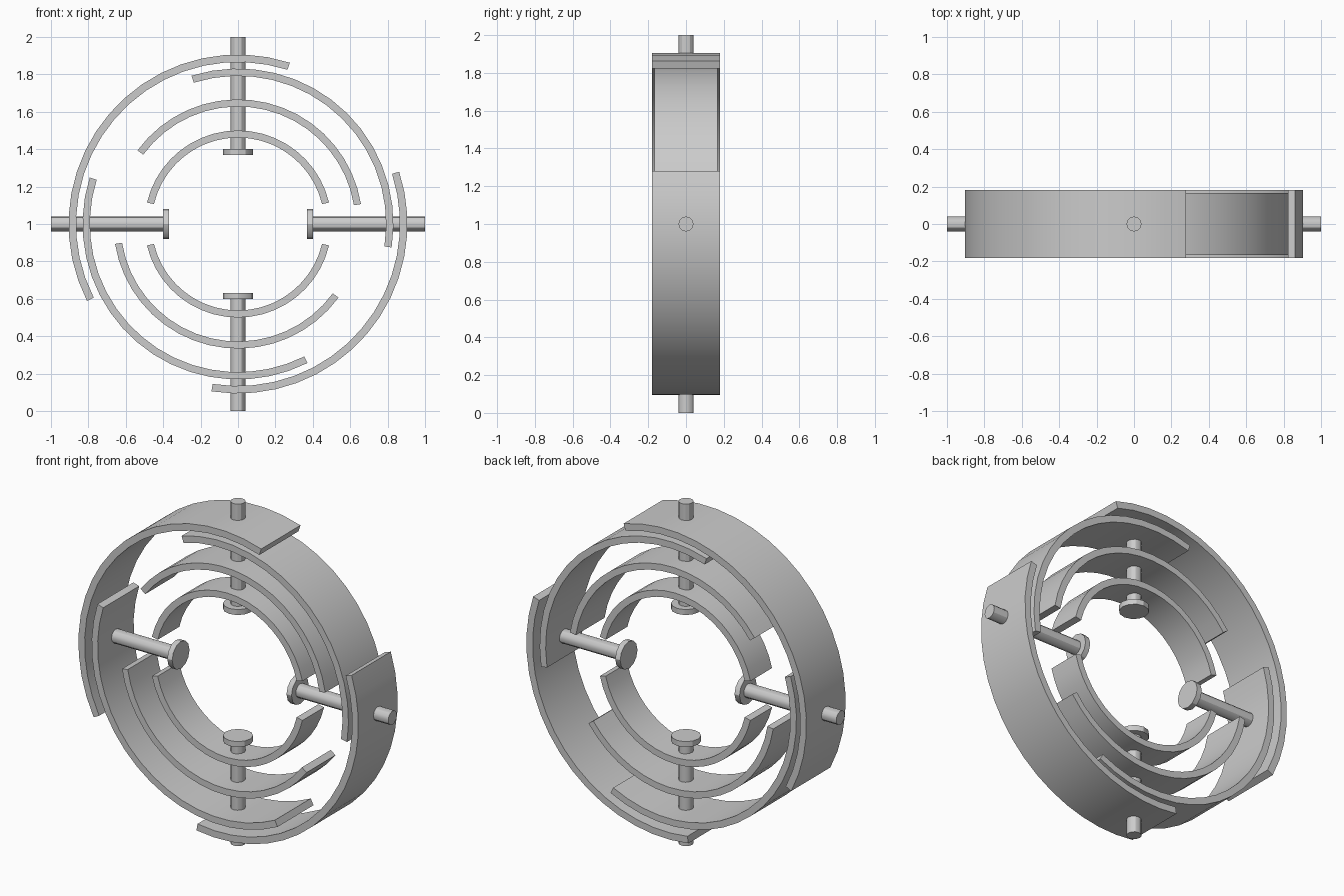
import bpy, bmesh
from math import radians, cos, sin, pi
from mathutils import Matrix, Vector

if "Cube" in bpy.data.objects:
    bpy.data.objects.remove(bpy.data.objects["Cube"])

CENTRE = Vector((0, 0, 1))


def finish(bm, name):
    bmesh.ops.recalc_face_normals(bm, faces=bm.faces)
    me = bpy.data.meshes.new(name)
    bm.to_mesh(me)
    bm.free()
    ob = bpy.data.objects.new(name, me)
    bpy.context.collection.objects.link(ob)
    bpy.context.view_layer.objects.active = ob
    ob.select_set(True)
    bpy.ops.object.shade_smooth_by_angle(angle=radians(30))
    ob.select_set(False)
    return ob


def arc_band(name, r_in, r_out, half_width, start, end):
    """Curved band in the XZ plane, angles in degrees from +x."""
    bm = bmesh.new()
    n = round((end - start) / 7.5)
    rows = []
    for i in range(n + 1):
        a = radians(start + (end - start) * i / n)
        d = Vector((cos(a), 0, sin(a)))
        rows.append([bm.verts.new(CENTRE + d * r + Vector((0, y, 0)))
                     for r, y in ((r_in, -half_width), (r_out, -half_width),
                                  (r_out, half_width), (r_in, half_width))])
    for p, q in zip(rows, rows[1:]):
        for k in range(4):
            j = (k + 1) % 4
            bm.faces.new((p[k], p[j], q[j], q[k]))
    bm.faces.new(rows[0])
    bm.faces.new(rows[-1][::-1])
    return finish(bm, name)


# Four nested pairs of arc bands
for name, r_in, r_out, half_width, spans in (
        ("outer_band", 0.866, 0.906, 0.181, ((72.2, 207), (261, 378))),
        ("second_band", 0.792, 0.831, 0.166, ((-8.7, 107.4), (162.6, 296.6))),
        ("third_band", 0.628, 0.666, 0.133, ((9.2, 143.8), (189.2, 323.8))),
        ("inner_band", 0.462, 0.5, 0.1, ((13.3, 166.7), (193.3, 346.7)))):
    for i, (start, end) in enumerate(spans):
        arc_band(f"{name}_{i + 1}", r_in, r_out, half_width, start, end)


# Four radial rods, each with a flat round cap at the inner end
def disc_rod(bm, radius, near, far, turn):
    m = (Matrix.Translation(CENTRE) @ Matrix.Rotation(turn, 4, 'Y')
         @ Matrix.Translation((0, 0, (near + far) / 2)))
    bmesh.ops.create_cone(bm, cap_ends=True, segments=12, radius1=radius,
                          radius2=radius, depth=far - near, matrix=m)


for i, side in enumerate(("top", "right", "bottom", "left")):
    bm = bmesh.new()
    disc_rod(bm, 0.04, 0.40, 1.0, i * pi / 2)
    disc_rod(bm, 0.08, 0.37, 0.402, i * pi / 2)
    finish(bm, f"{side}_rod")
